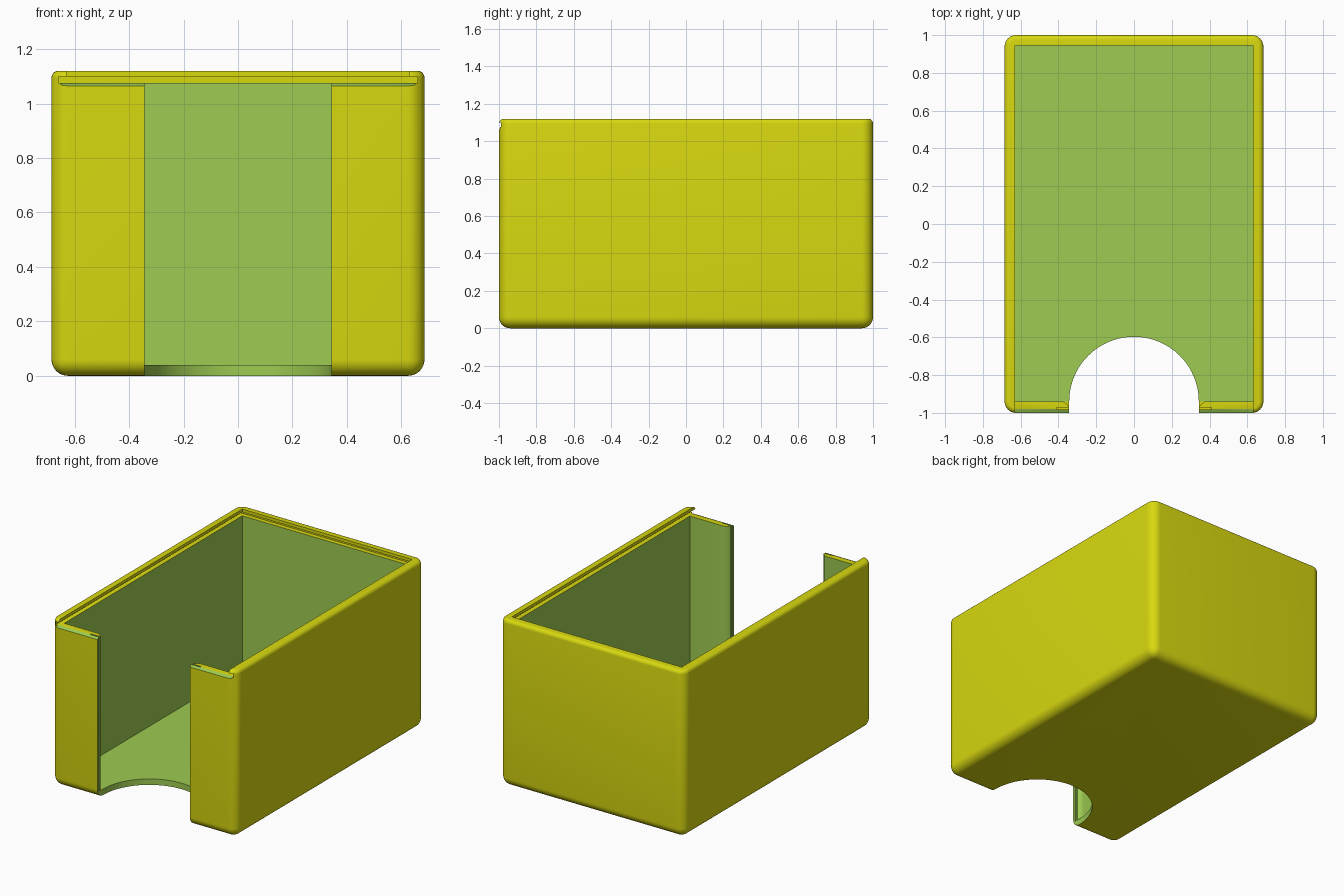
import bpy, bmesh, math
from mathutils import Vector

cube = bpy.data.objects.get("Cube")
if cube:
    bpy.data.objects.remove(cube, do_unlink=True)

HX, HY, HZ = 0.685, 1.0, 1.12      # half width, half depth, full height
IX, FLOOR, RIM = 0.63, 0.04, 1.075  # inner half width, floor top, front wall top
CUT = 0.343                         # thumb cutout radius


def material(name, rgb):
    m = bpy.data.materials.new(name)
    m.use_nodes = True
    m.diffuse_color = (*rgb, 1)
    m.node_tree.nodes["Principled BSDF"].inputs["Base Color"].default_value = (*rgb, 1)
    return m


def add_object(name, bm):
    bmesh.ops.recalc_face_normals(bm, faces=bm.faces)
    mesh = bpy.data.meshes.new(name)
    bm.to_mesh(mesh)
    bm.free()
    ob = bpy.data.objects.new(name, mesh)
    bpy.context.collection.objects.link(ob)
    return ob


def prism(name, points, offset):
    """Extrude a closed outline of 3D points along an offset."""
    bm = bmesh.new()
    face = bm.faces.new([bm.verts.new(p) for p in points])
    ext = bmesh.ops.extrude_face_region(bm, geom=[face])["geom"]
    verts = [g for g in ext if isinstance(g, bmesh.types.BMVert)]
    bmesh.ops.translate(bm, verts=verts, vec=Vector(offset))
    return add_object(name, bm)


def column(name, outline, z0, z1):
    return prism(name, [(x, y, z0) for x, y in outline], (0, 0, z1 - z0))


def block(name, x0, x1, y0, y1, z0, z1):
    return column(name, [(x0, y0), (x1, y0), (x1, y1), (x0, y1)], z0, z1)


# Rounded outer body: wide rounding at the sides and base, finer at the rim
box = block("card_box", -HX, HX, -HY, HY, 0, HZ)
bm = bmesh.new()
bm.from_mesh(box.data)
low = [e for e in bm.edges if min(v.co.z for v in e.verts) < 0.01]
bmesh.ops.bevel(bm, geom=low, offset=0.06, segments=8, profile=0.5, affect='EDGES')
top = [e for e in bm.edges if min(v.co.z for v in e.verts) > HZ - 0.001]
bmesh.ops.bevel(bm, geom=top, offset=0.025, segments=5, profile=0.5, affect='EDGES')
bm.to_mesh(box.data)
bm.free()

# Hollow, sliding lid groove and the lid's way in at the front
cutters = [
    block("hollow_cutter", -IX, IX, -0.94, 0.945, FLOOR, 1.3),
    block("lid_groove_cutter", -0.66, 0.66, -1.1, 0.975, RIM, 1.1),
    block("lid_entry_cutter", -IX, IX, -1.1, -0.9, 1.085, 1.3),
]

# Thumb cutout through the front wall and floor
arc = [(CUT * math.cos(i * math.pi / 40), -0.94 + CUT * math.sin(i * math.pi / 40))
       for i in range(41)]
cutters.append(column("thumb_cutter", arc + [(-CUT, -1.1), (CUT, -1.1)], -0.1, 1.3))

# Slots and eased inner edges beside the cutout
for side, s in (("left", 1), ("right", -1)):
    xs = sorted((s * 0.3, s * 0.41))
    cutters.append(block(side + "_slot_cutter", *xs, -0.981, -0.972, FLOOR, 1.3))
    ease = [(0.33, -0.965), (0.347, -0.965), (0.358, -0.95), (0.385, -0.935), (0.33, -0.935)]
    cutters.append(column(side + "_ease_cutter", [(s * x, y) for x, y in ease], FLOOR + 0.001, 1.3))

# Sloped lead-in on top of the front wall
slope = [(-1.02, 1.055), (-0.98, RIM), (-0.98, 1.08), (-1.02, 1.08)]
cutters.append(prism("lead_in_cutter", [(-0.65, y, z) for y, z in slope], (1.3, 0, 0)))

bpy.context.view_layer.objects.active = box
for c in cutters:
    c.hide_render = True
    mod = box.modifiers.new("cut", 'BOOLEAN')
    mod.operation, mod.solver, mod.object = 'DIFFERENCE', 'EXACT', c
    bpy.ops.object.modifier_apply(modifier=mod.name)
    bpy.data.objects.remove(c, do_unlink=True)

# Yellow shell and lid rails, green hollow and cutouts
box.data.materials.clear()
box.data.materials.append(material("yellow", (0.69, 0.69, 0.005)))
box.data.materials.append(material("green", (0.337, 0.597, 0.083)))
for p in box.data.polygons:
    c, n = p.center, p.normal
    inside = abs(c.x) < IX + 0.002 and -0.945 < c.y < 0.947 and 0.035 < c.z < RIM - 0.002
    cutout = (abs(c.x) < 0.412 and c.y < -0.59 and 0.001 < c.z < RIM - 0.002
              and abs(n.z) < 0.1 and (abs(n.x) > 0.1 or -0.99 < c.y))
    lead_in = abs(c.x) < 0.66 and c.y < -0.975 and 1.05 < c.z < RIM and n.z > 0.2
    p.material_index = int(inside or cutout or lead_in)
    # The base rounding at the front stays part of the shell
    if c.z < 0.06 and c.y < -0.94 and abs(n.x) < 0.05:
        p.material_index = 0

bpy.ops.object.select_all(action='DESELECT')
box.select_set(True)
bpy.ops.object.shade_smooth_by_angle(angle=math.radians(30))
